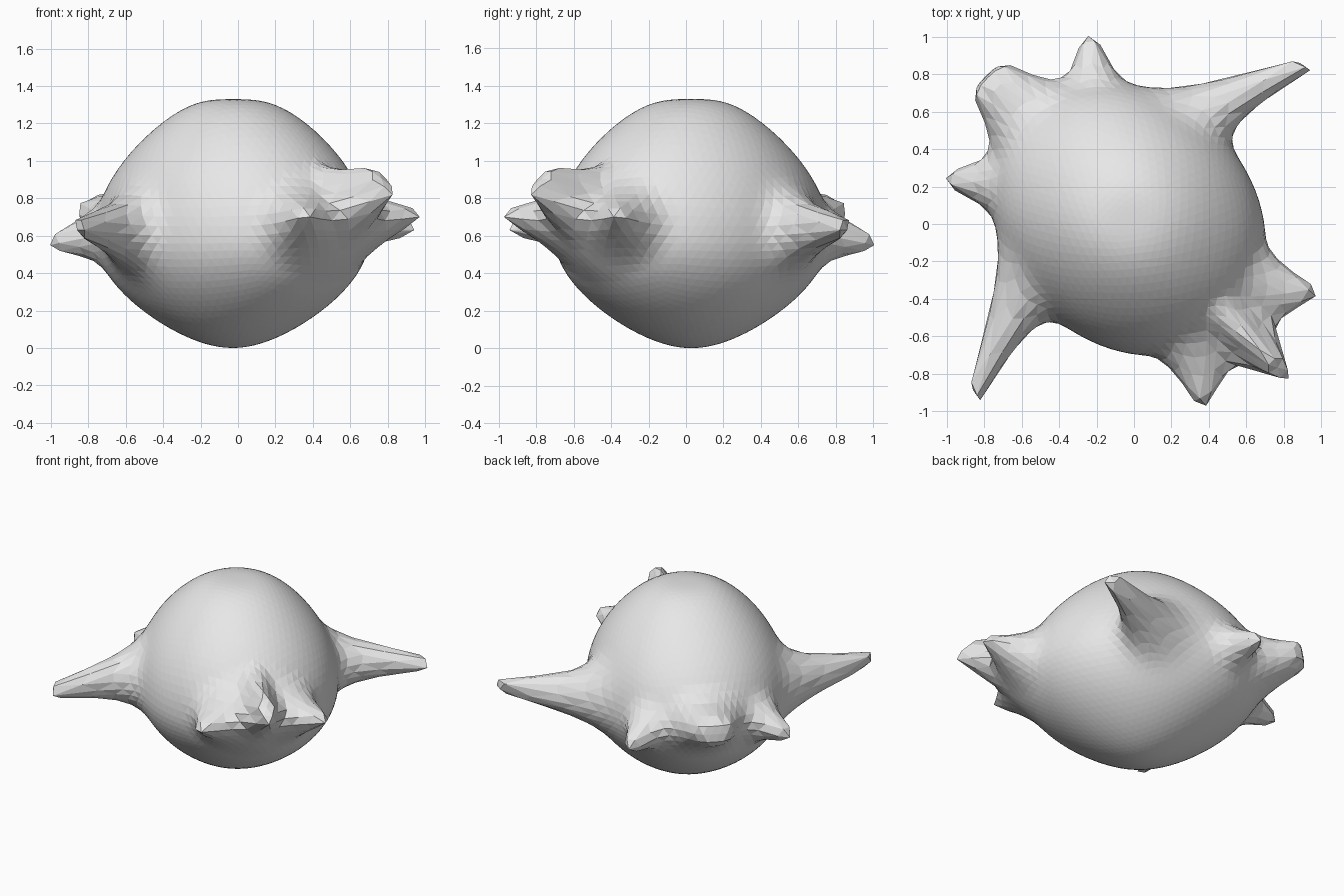
import bpy, bmesh, math
from mathutils import Vector

if "Cube" in bpy.data.objects:
    bpy.data.objects.remove(bpy.data.objects["Cube"])

grey = bpy.data.materials.new("light_grey")
grey.diffuse_color = (0.8, 0.8, 0.8, 1)
grey.use_nodes = True
grey.node_tree.nodes["Principled BSDF"].inputs["Base Color"].default_value = grey.diffuse_color

# Local frame: x = along the creature (head at +x), y = sideways, z = up
# (base, tip, reach, blunt radius, sharpness, sideways stretch, mirrored)
SPIKES = [
    ((-0.20, 0.62, 0.62), (0.04, 1.215, 0.65), 0.48, 0.06, 5.2, 1.0, True),   # arms
    ((0.72, 0.25, 0.67), (0.965, 0.485, 0.72), 0.29, 0.01, 2.3, 1.0, True),   # head side horns
    ((0.74, 0.0, 0.67), (0.88, 0.0, 0.69), 0.36, 0.05, 1.5, 1.2, False),      # head swelling
    ((0.75, 0.0, 0.79), (1.03, 0.0, 0.885), 0.30, 0.10, 2.6, 0.5, False),     # beak
    ((-0.67, 0.37, 0.61), (-0.86, 0.52, 0.56), 0.25, 0.05, 3.2, 1.0, True),   # rear feet
    ((-0.84, 0.0, 0.66), (-1.11, 0.0, 0.73), 0.31, 0.09, 3.0, 1.35, False),   # tail
]


def body_point(d):
    """Lemon-shaped body: unit direction to surface point."""
    w2 = d.z * d.z
    up = d.z > 0
    head = d.x > 0
    taper_x = 1 - ((0.27 if head else 0.36) if up else 0.34) * w2
    taper_y = 1 - (0.18 if up else 0.20) * w2
    length = 0.785 if head else 0.82
    # flatten the crown a little
    z = d.z * 0.77 - 0.04 * d.z ** 16 if up else d.z * 0.6
    return Vector((d.x * length * taper_x - 0.03 * (1 + w2 * 0.3),
                   d.y * 0.66 * taper_y, 0.6 + z))


def pull(p, base, tip, reach, blunt, power, stretch):
    base, tip = Vector(base), Vector(tip)
    o = p - base
    dist = Vector((o.x, o.y / stretch, o.z)).length
    t = max(0.0, dist - blunt) / (reach - blunt)
    return (tip - base) * (1 - t) ** power if t < 1 else Vector()


# One skin: body with the spikes drawn out of it
bm = bmesh.new()
bmesh.ops.create_icosphere(bm, subdivisions=5, radius=1)
c = math.sqrt(0.5)
for v in bm.verts:
    p = body_point(v.co.normalized())
    q = p.copy()
    for base, tip, reach, blunt, power, stretch, mirrored in SPIKES:
        for side in ((1, -1) if mirrored else (1,)):
            q += pull(p, (base[0], base[1] * side, base[2]),
                      (tip[0], tip[1] * side, tip[2]), reach, blunt, power, stretch)
    # turn so the head faces front right
    v.co = Vector(((q.x + q.y) * c, (q.y - q.x) * c, q.z))
me = bpy.data.meshes.new("spiky_body")
bm.to_mesh(me)
bm.free()
me.materials.append(grey)
ob = bpy.data.objects.new("spiky_body", me)
bpy.context.collection.objects.link(ob)
